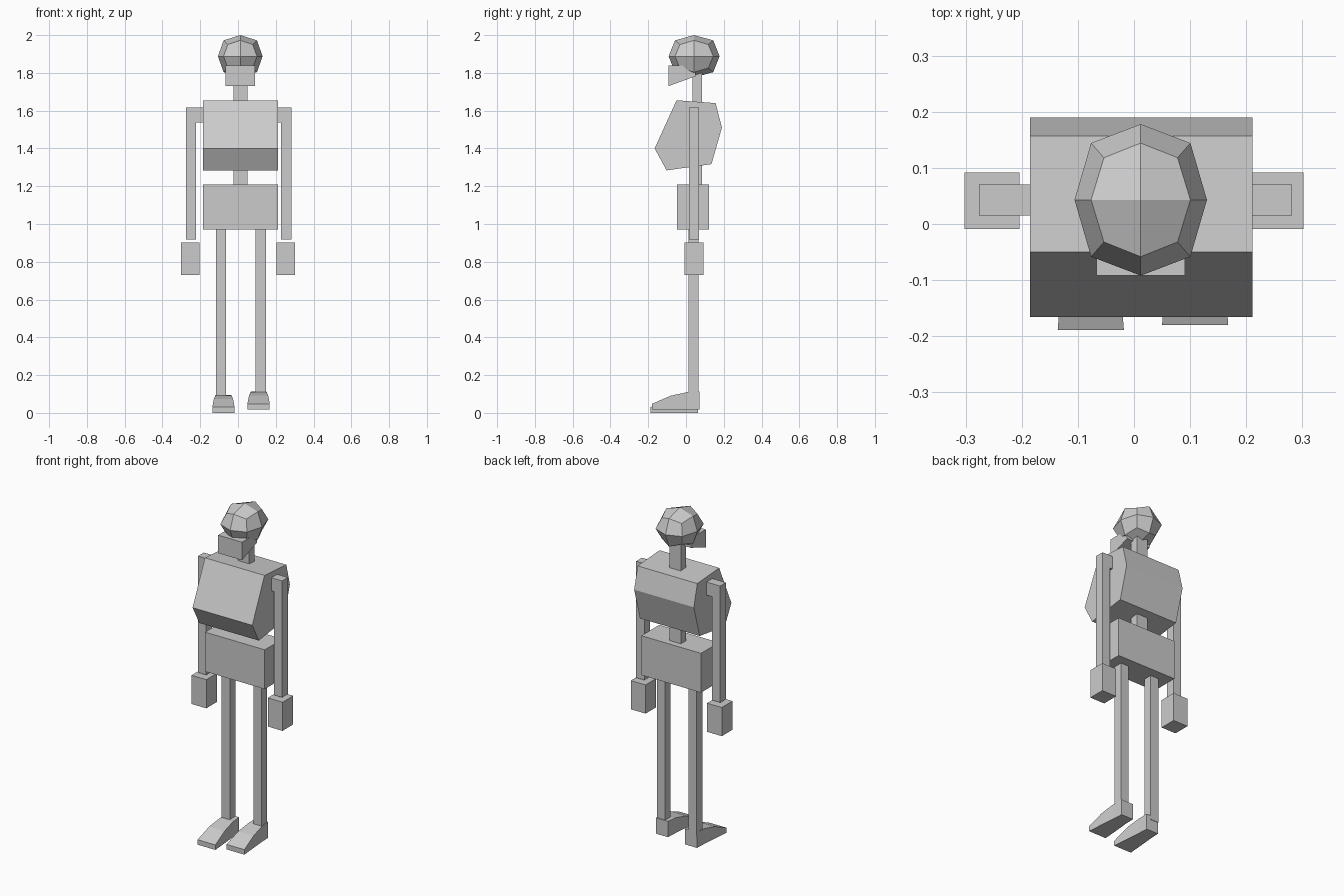
import bpy, bmesh

if "Cube" in bpy.data.objects:
    bpy.data.objects.remove(bpy.data.objects["Cube"])


def finish(name, bm):
    bmesh.ops.recalc_face_normals(bm, faces=bm.faces[:])
    mesh = bpy.data.meshes.new(name)
    bm.to_mesh(mesh)
    bm.free()
    obj = bpy.data.objects.new(name, mesh)
    bpy.context.collection.objects.link(obj)
    return obj


def loft(name, rings):
    """Join equal-length rings of points and cap both ends."""
    bm = bmesh.new()
    loops = [[bm.verts.new(p) for p in ring] for ring in rings]
    n = len(loops[0])
    for a, b in zip(loops, loops[1:]):
        for i in range(n):
            j = (i + 1) % n
            bm.faces.new((a[i], a[j], b[j], b[i]))
    bm.faces.new(loops[0])
    bm.faces.new(loops[-1])
    return finish(name, bm)


def side_profile(name, x0, x1, yz):
    """Extrude a side (y, z) profile across x."""
    return loft(name, [[(x, y, z) for y, z in yz] for x in (x0, x1)])


def box(name, x, y, z):
    return side_profile(name, *x, [(y[0], z[0]), (y[1], z[0]), (y[1], z[1]), (y[0], z[1])])


# Head: cube split once and rounded into a 24-quad ball
bm = bmesh.new()
bmesh.ops.create_cube(bm, size=2)
bmesh.ops.subdivide_edges(bm, edges=bm.edges[:], cuts=1, use_grid_fill=True)
for v in bm.verts:
    v.co *= {1: 1.0, 2: 0.75, 3: 0.556}[sum(abs(c) > 0.1 for c in v.co)]
    v.co = (v.co.x * 0.118 + 0.012, v.co.y * 0.135 + 0.043, v.co.z * 0.112 + 1.888)
finish("head", bm)

# Jaw
side_profile("jaw", -0.067, 0.091, [(-0.092, 1.838), (-0.092, 1.73), (0.05, 1.782), (0.05, 1.838)])

# Spine and neck
box("spine", (-0.025, 0.05), (0.035, 0.085), (1.19, 1.82))

# Rib cage
side_profile("rib_cage", -0.185, 0.211,
             [(-0.05, 1.655), (0.157, 1.64), (0.19, 1.51),
              (0.135, 1.317), (-0.103, 1.284), (-0.166, 1.4)])

# Pelvis
box("pelvis", (-0.185, 0.211), (-0.048, 0.122), (0.972, 1.208))

# Arms: L-shaped front profile with a shoulder stub, and block hands
for side, s, cx in (("left", 1, 0.003), ("right", -1, 0.003)):
    outline = [(0.17, 1.616), (0.279, 1.616), (0.279, 0.917),
               (0.225, 0.917), (0.225, 1.538), (0.17, 1.538)]
    loft(side + "_arm", [[(cx + s * x, y, z) for x, z in outline] for y in (0.015, 0.07)])
    hx = s * 0.253
    box(side + "_hand", (hx - 0.049, hx + 0.049), (-0.009, 0.092), (0.731, 0.903))

# Legs and feet; the feet narrow toward the heel
stations = [(-0.189, 0.059, 0.03), (-0.09, 0.051, 0.073),
            (0.0, 0.043, 0.092), (0.063, 0.04, 0.095)]  # y, half width, height
for side, leg_x, foot_x, dy, dz in (("right", -0.09, -0.077, 0, 0),
                                    ("left", 0.12, 0.109, 0.009, 0.018)):
    box(side + "_leg", (leg_x - 0.027, leg_x + 0.027), (0.012, 0.066), (0.07 + dz, 0.98))
    loft(side + "_foot", [[(foot_x - w, y + dy, dz), (foot_x + w, y + dy, dz),
                           (foot_x + w, y + dy, h + dz), (foot_x - w, y + dy, h + dz)]
                          for y, w, h in stations])
